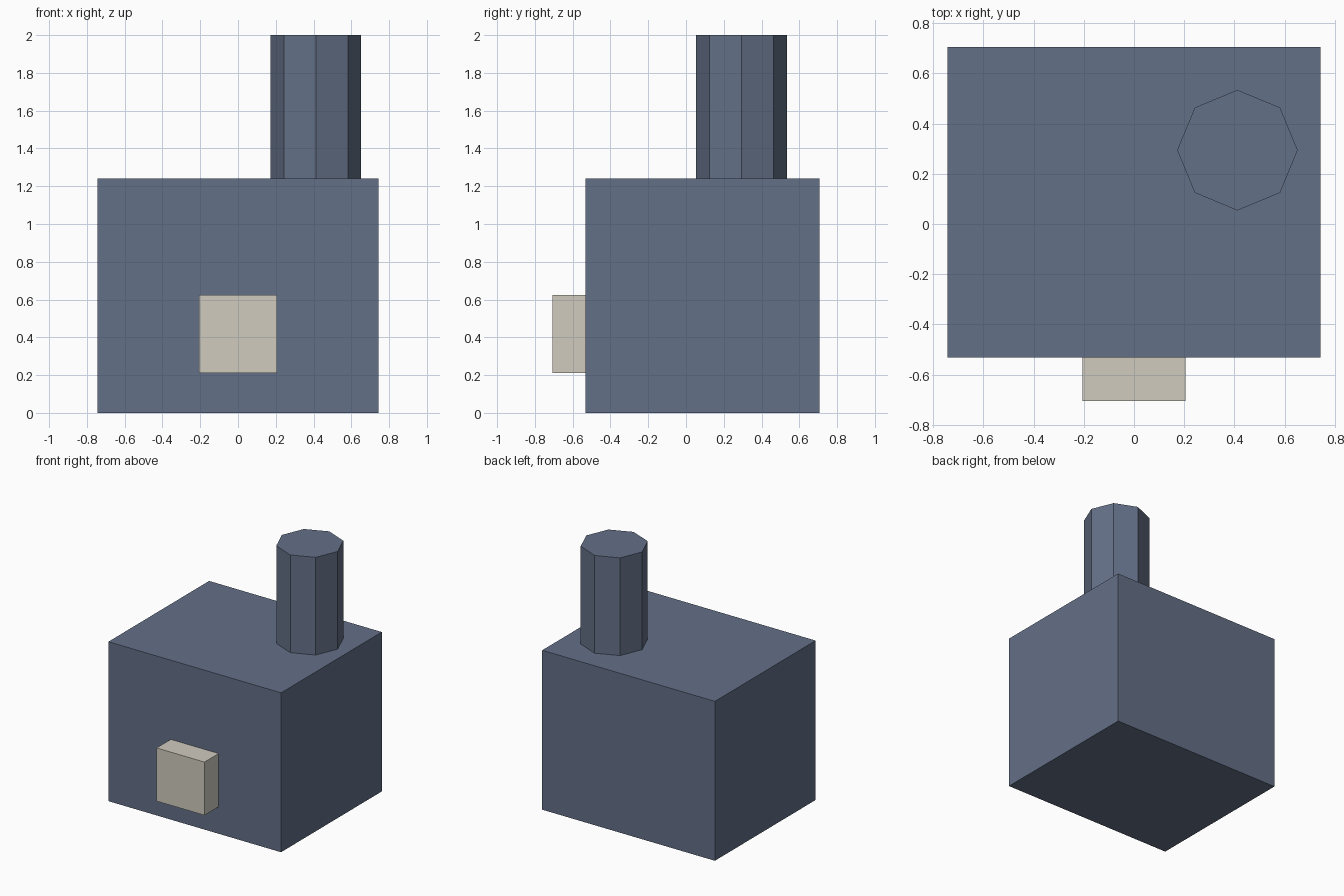
import bpy

if "Cube" in bpy.data.objects:
    bpy.data.objects.remove(bpy.data.objects["Cube"])


def material(name, color):
    m = bpy.data.materials.new(name)
    m.diffuse_color = (*color, 1)
    m.use_nodes = True
    m.node_tree.nodes["Principled BSDF"].inputs["Base Color"].default_value = m.diffuse_color
    return m


def box(name, lo, hi, mat):
    center = [(a + b) / 2 for a, b in zip(lo, hi)]
    bpy.ops.mesh.primitive_cube_add(size=1, location=center)
    ob = bpy.context.object
    ob.name = name
    ob.scale = [b - a for a, b in zip(lo, hi)]
    bpy.ops.object.transform_apply(location=False, rotation=False, scale=True)
    ob.data.materials.append(mat)
    return ob


slate = material("slate_blue", (0.127, 0.162, 0.243))
cream = material("warm_cream", (0.63, 0.597, 0.521))

# Main block
box("body", (-0.743, -0.532, 0), (0.743, 0.706, 1.24), slate)

# Small block on the front
box("front_block", (-0.206, -0.706, 0.21), (0.206, -0.52, 0.624), cream)

# Eight-sided stack at the back right, a corner pointing along +x
bpy.ops.mesh.primitive_cylinder_add(vertices=8, radius=0.24, depth=0.78,
                                    location=(0.412, 0.294, 1.61))
stack = bpy.context.object
stack.name = "stack"
stack.data.materials.append(slate)
